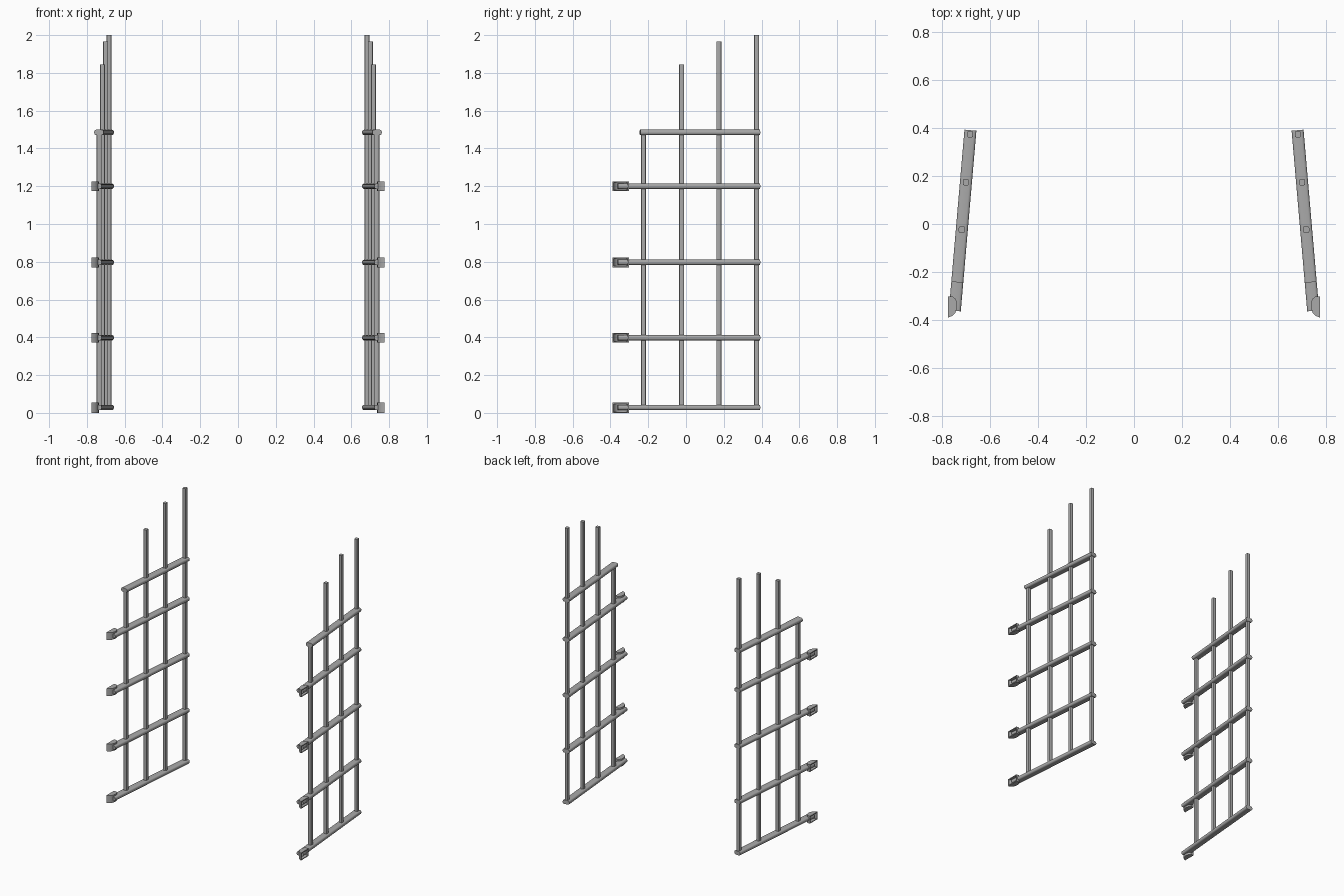
import bpy, bmesh, math
from mathutils import Vector

if "Cube" in bpy.data.objects:
    bpy.data.objects.remove(bpy.data.objects["Cube"])

steel = bpy.data.materials.new("grey steel")
steel.diffuse_color = (0.4, 0.4, 0.4, 1)
steel.use_nodes = True
steel.node_tree.nodes["Principled BSDF"].inputs["Base Color"].default_value = steel.diffuse_color


def panel_x(y):
    """Centre line of the right panel, splayed outward to the front."""
    return 0.7155 - 0.0865 * y


def sweep(name, profile, start, end, side):
    """Extrude a closed profile (side, up) from start to end."""
    a, b = Vector(start), Vector(end)
    d = (b - a).normalized()
    up = Vector((0, 0, 1)) if abs(d.z) < 0.5 else Vector((0, 1, 0))
    u = d.cross(up).normalized()
    v = u.cross(d)
    bm = bmesh.new()
    rings = [[bm.verts.new(p + u * s + v * t) for s, t in profile] for p in (a, b)]
    n = len(profile)
    for i in range(n):
        j = (i + 1) % n
        bm.faces.new((rings[0][i], rings[0][j], rings[1][j], rings[1][i]))
    for r in rings:
        bm.faces.new(r)
    return finish(name, bm, side)


def finish(name, bm, side):
    for vert in bm.verts:
        vert.co.x *= side
    bmesh.ops.recalc_face_normals(bm, faces=bm.faces)
    me = bpy.data.meshes.new(name)
    bm.to_mesh(me)
    bm.free()
    me.materials.append(steel)
    ob = bpy.data.objects.new(name, me)
    bpy.context.collection.objects.link(ob)
    bpy.ops.object.select_all(action='DESELECT')
    ob.select_set(True)
    bpy.context.view_layer.objects.active = ob
    bpy.ops.object.shade_smooth_by_angle(angle=math.radians(35))
    return ob


def rounded(w, h, r, steps=3):
    """Rounded rectangle profile."""
    pts = []
    for k, (sx, sy) in enumerate(((1, 1), (-1, 1), (-1, -1), (1, -1))):
        for i in range(steps + 1):
            a = math.pi / 2 * (k + i / steps)
            pts.append((sx * (w / 2 - r) + r * math.cos(a), sy * (h / 2 - r) + r * math.sin(a)))
    return pts


def plate(name, outline, z0, z1, side):
    bm = bmesh.new()
    f = bm.faces.new([bm.verts.new((x, y, z0)) for x, y in outline])
    top = bmesh.ops.extrude_face_region(bm, geom=[f])
    for g in top["geom"]:
        if isinstance(g, bmesh.types.BMVert):
            g.co.z = z1
    return finish(name, bm, side)


rail_profile = rounded(0.05, 0.028, 0.011)
bar_profile = rounded(0.026, 0.026, 0.006, 2)

# Half-round hinge cup: outer curve and matching inner curve, open outward
cup = [(0.775, -0.390), (0.758, -0.383), (0.745, -0.370), (0.738, -0.350),
       (0.737, -0.330), (0.743, -0.312), (0.755, -0.303), (0.775, -0.303)]
centre = Vector((0.775, -0.347))
inner = [tuple(centre + (Vector(p) - centre) * 0.86) for p in cup]

for side, label in ((1, "right"), (-1, "left")):
    # Upright bars
    for i, (y, top) in enumerate(((-0.225, 1.485), (-0.023, 1.845), (0.174, 1.965), (0.374, 2.0))):
        x = panel_x(y)
        sweep(f"{label}_upright_{i + 1}", bar_profile, (x, y, 0.03), (x, y, top), side)
    # Cross rails, the lower four reaching forward into hinge cups
    for i, z in enumerate((0.029, 0.398, 0.797, 1.2, 1.485)):
        front = -0.243 if i == 4 else -0.362
        sweep(f"{label}_rail_{i + 1}", rail_profile,
              (panel_x(front), front, z), (panel_x(0.391), 0.391, z), side)
        if i < 4:
            lo, hi = z - 0.026, z + 0.026
            if i == 0:
                lo, hi = 0.0, 0.054
            plate(f"{label}_hinge_top_{i + 1}", cup, hi - 0.006, hi, side)
            plate(f"{label}_hinge_base_{i + 1}", cup, lo, lo + 0.006, side)
            plate(f"{label}_hinge_wall_{i + 1}", cup + inner[::-1], lo + 0.006, hi - 0.006, side)
